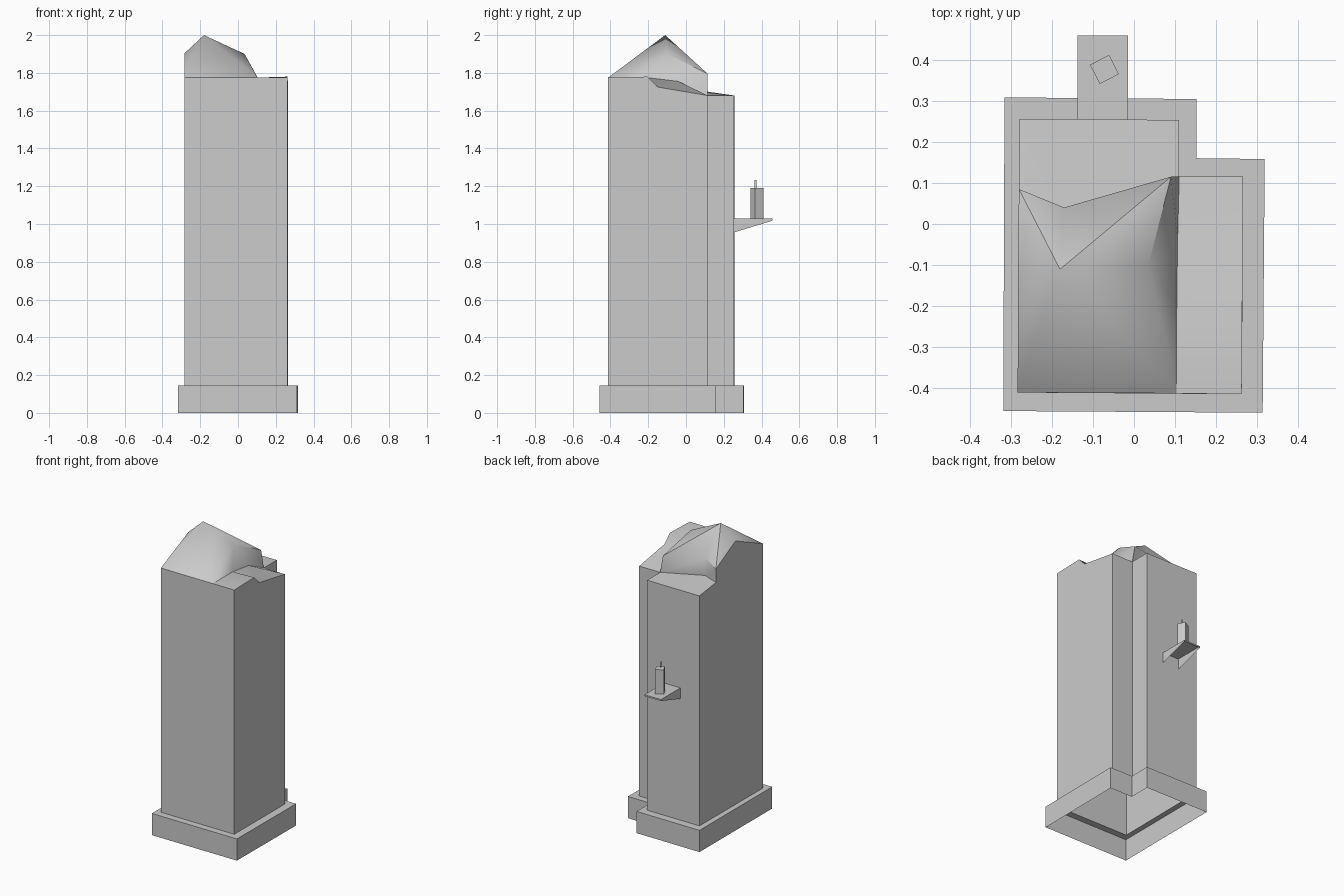
import bpy, bmesh, math

if "Cube" in bpy.data.objects:
    bpy.data.objects.remove(bpy.data.objects["Cube"])

stone = bpy.data.materials.new("stone grey")
stone.diffuse_color = (0.6, 0.6, 0.6, 1)
stone.use_nodes = True
stone.node_tree.nodes["Principled BSDF"].inputs["Base Color"].default_value = stone.diffuse_color


def build(name, points, faces, smooth=False):
    """Make an object from named points and faces listing those names."""
    bm = bmesh.new()
    v = {k: bm.verts.new(p) for k, p in points.items()}
    for f in faces:
        bm.faces.new([v[k] for k in f])
    bmesh.ops.recalc_face_normals(bm, faces=bm.faces[:])
    me = bpy.data.meshes.new(name)
    bm.to_mesh(me)
    bm.free()
    me.materials.append(stone)
    ob = bpy.data.objects.new(name, me)
    bpy.context.collection.objects.link(ob)
    if smooth:
        bpy.context.view_layer.objects.active = ob
        ob.select_set(True)
        bpy.ops.object.shade_smooth_by_angle(angle=math.radians(42))
        ob.select_set(False)
    return ob


# Pillar: L-shaped shaft with a broken top, open underneath
P = {
    # rim
    "FL": (-.283, -.41, 1.775), "FR": (.103, -.412, 1.775), "C": (.262, -.414, 1.775),
    "S2": (.263, -.205, 1.78), "D": (.264, -.15, 1.725), "G": (.265, .115, 1.68),
    "E": (.11, .115, 1.68), "K": (.11, .253, 1.68), "KL": (-.278, .256, 1.68),
    "BLl": (-.28, .085, 1.705), "BL": (-.28, .085, 1.795), "L": (-.282, -.12, 1.905),
    # peak, ridge and ledge points
    "P": (-.18, -.11, 2.0), "R": (.035, -.10, 1.90), "BM": (-.17, .04, 1.825),
    "BMl": (-.17, .04, 1.705), "BR": (.09, .115, 1.795),
    "S1": (.104, -.205, 1.775), "Q": (.106, -.04, 1.755),
}
corners = ["FL", "C", "G", "E", "K", "KL"]
for c in corners:
    P[c + "0"] = (P[c][0], P[c][1], .145)
faces = [
    # rounded broken dome
    ("FL", "P", "L"), ("FL", "FR", "P"), ("FR", "R", "P"),
    ("L", "P", "BL"), ("P", "BM", "BL"), ("P", "R", "BR"), ("P", "BR", "BM"),
    ("FR", "S1", "R"), ("S1", "Q", "R"), ("R", "Q", "BR"), ("Q", "E", "BR"),
    # right strip
    ("FR", "C", "S2", "S1"), ("S1", "S2", "D", "Q"), ("Q", "D", "G", "E"),
    # back step and ledge
    ("BL", "BM", "BMl", "BLl"), ("BM", "BR", "E", "BMl"),
    ("BLl", "BMl", "KL"), ("BMl", "E", "K", "KL"),
    # walls
    ("FL0", "C0", "C", "FR", "FL"), ("C0", "G0", "G", "D", "S2", "C"),
    ("G0", "E0", "E", "G"), ("E0", "K0", "K", "E"), ("K0", "KL0", "KL", "K"),
    ("KL0", "FL0", "FL", "L", "BL", "BLl", "KL"),
]
build("pillar", P, faces, smooth=True)

# Plinth: ledge ring around the shaft and outer walls, open underneath
outline = [(-.318, -.455), (.313, -.459), (.318, .158), (.152, .16), (.152, .304), (-.315, .308)]
pts, faces = {}, []
for i, (x, y) in enumerate(outline):
    c = P[corners[i]]
    pts["in", i] = (c[0], c[1], .145)
    pts["top", i] = (x, y, .145)
    pts["low", i] = (x, y, 0)
    j = (i + 1) % 6
    faces.append((("in", i), ("in", j), ("top", j), ("top", i)))
    faces.append((("top", i), ("top", j), ("low", j), ("low", i)))
build("plinth", pts, faces)

# Shelf on the back: flat top, tapered side brackets, open underneath
pts = {}
for s, x in (("a", -.137), ("b", -.015)):
    pts[s + "0"] = (x, .253, 1.028)
    pts[s + "1"] = (x, .459, 1.028)
    pts[s + "2"] = (x, .459, 1.018)
    pts[s + "3"] = (x, .253, .955)
build("shelf", pts, [("a0", "a1", "b1", "b0"), ("a0", "a1", "a2", "a3"),
                     ("b0", "b1", "b2", "b3"), ("a1", "b1", "b2", "a2")])

# Candle: turned square block
cx, cy, r = -.072, .376, .037
pts, faces = {}, []
for i in range(4):
    a = math.radians(72 + 90 * i)
    x, y = cx + r * math.cos(a), cy + r * math.sin(a)
    pts["t", i] = (x, y, 1.19)
    pts["b", i] = (x, y, 1.028)
    j = (i + 1) % 4
    faces.append((("t", i), ("b", i), ("b", j), ("t", j)))
faces.append([("t", i) for i in range(4)])
build("candle", pts, faces)

# Wick: thin upright plate
build("wick", {0: (cx, cy - .013, 1.19), 1: (cx, cy - .003, 1.19),
               2: (cx, cy - .003, 1.232), 3: (cx, cy - .013, 1.232)}, [(0, 1, 2, 3)])
